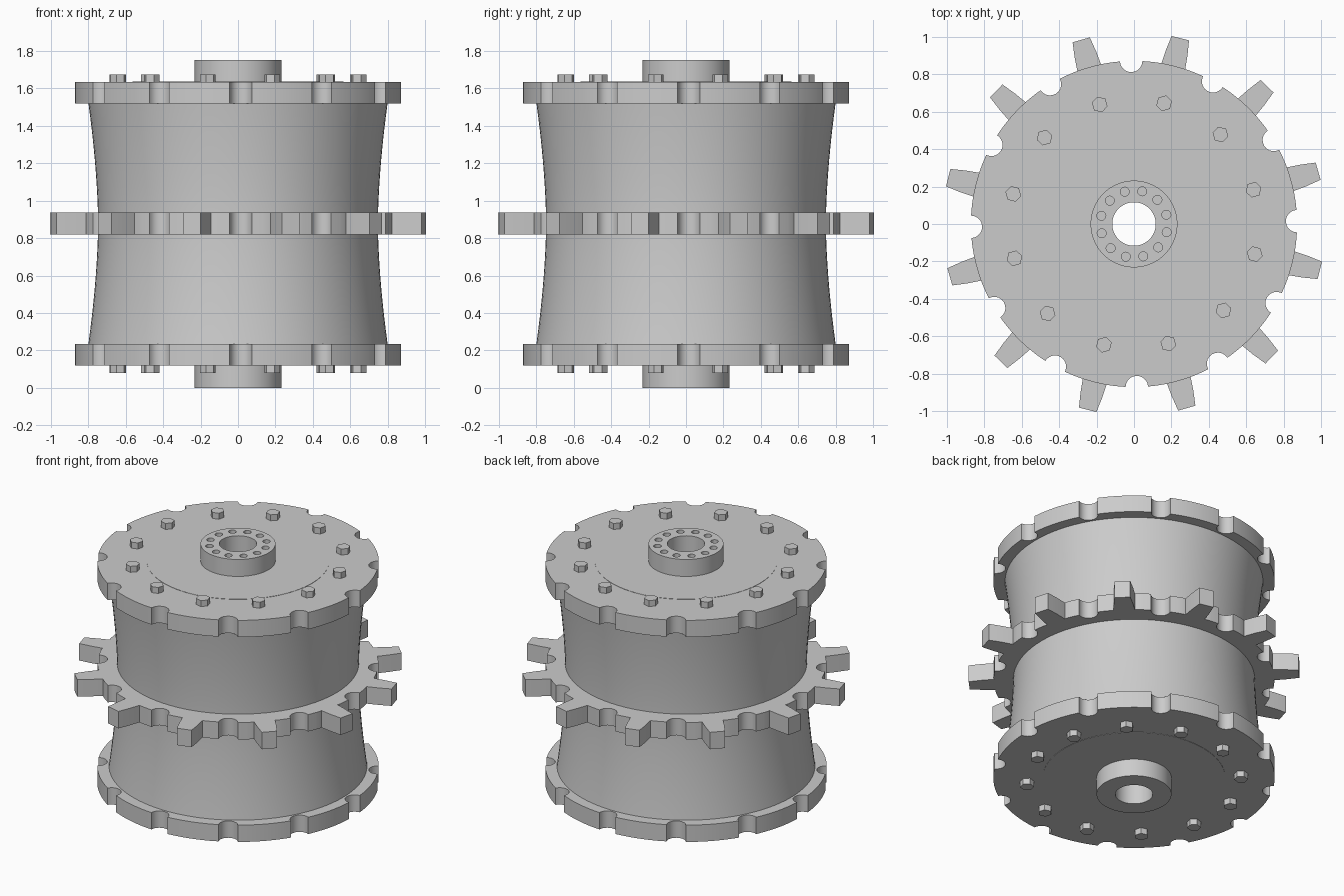
import bpy, bmesh, math
from math import sin, cos, radians, pi

if "Cube" in bpy.data.objects:
    bpy.data.objects.remove(bpy.data.objects["Cube"])

N = 12             # notches, teeth and bolts per ring
OFF = radians(1)   # angle of the first notch
STEP = 2 * pi / N

steel = bpy.data.materials.new("grey steel")
steel.diffuse_color = (0.6, 0.6, 0.6, 1)
steel.use_nodes = True
steel.node_tree.nodes["Principled BSDF"].inputs["Base Color"].default_value = steel.diffuse_color


def finish(name, bm, smooth=True):
    bmesh.ops.recalc_face_normals(bm, faces=bm.faces)
    me = bpy.data.meshes.new(name)
    bm.to_mesh(me)
    bm.free()
    ob = bpy.data.objects.new(name, me)
    bpy.context.collection.objects.link(ob)
    me.materials.append(steel)
    bpy.ops.object.select_all(action='DESELECT')
    ob.select_set(True)
    bpy.context.view_layer.objects.active = ob
    if smooth:
        bpy.ops.object.shade_smooth_by_angle(angle=radians(30))
    return ob


def lathe(name, profile, closed=False, seg=96):
    bm = bmesh.new()
    rings = [[bm.verts.new((r * cos(2 * pi * i / seg), r * sin(2 * pi * i / seg), z))
              for i in range(seg)] for r, z in profile]
    for j in range(len(rings) if closed else len(rings) - 1):
        a, b = rings[j], rings[(j + 1) % len(rings)]
        for i in range(seg):
            k = (i + 1) % seg
            bm.faces.new((a[i], a[k], b[k], b[i]))
    return finish(name, bm)


def outline(radius, teeth):
    pts = []
    notch = 0.06
    half = 2 * math.asin(notch / 2 / radius)
    tooth = [(0.865, -0.066), (0.94, -0.06), (1.024, -0.048),
             (1.024, 0.048), (0.94, 0.06), (0.865, 0.066)]
    for k in range(N):
        a = OFF + k * STEP

        def add(u, v, ang):
            pts.append((u * cos(ang) - v * sin(ang), u * sin(ang) + v * cos(ang)))
        # scooped notch
        for i in range(11):
            t = (i / 10 - 0.5) * (pi - half)
            add(radius - notch * cos(t), notch * sin(t), a)
        # rim up to the next notch, with a tooth in the middle
        for i in range(1, 12):
            f = i / 12
            if teeth and abs(f - 0.5) < 0.22:
                if i == 6:
                    for u, v in tooth:
                        add(u, v, a + STEP / 2)
                continue
            add(radius, 0, a + half + f * (STEP - 2 * half))
    return pts


def notched_ring(name, radius, inner, z0, z1, teeth=False):
    bm = bmesh.new()
    pts = outline(radius, teeth)
    ins = [(inner * x / math.hypot(x, y), inner * y / math.hypot(x, y)) for x, y in pts]
    loops = [[bm.verts.new((x, y, z)) for x, y in p]
             for p, z in ((ins, z0), (pts, z0), (pts, z1), (ins, z1))]
    n = len(pts)
    for j in range(4):
        a, b = loops[j], loops[(j + 1) % 4]
        for i in range(n):
            k = (i + 1) % n
            bm.faces.new((a[i], a[k], b[k], b[i]))
    return finish(name, bm)


def prism_circle(name, ring_r, r, sides, z0, z1, smooth):
    bm = bmesh.new()
    for k in range(N):
        a = OFF + (k + 0.5) * STEP
        c = (ring_r * cos(a), ring_r * sin(a))
        lo, hi = [[bm.verts.new((c[0] + r * cos(a + 2 * pi * i / sides),
                                 c[1] + r * sin(a + 2 * pi * i / sides), z))
                   for i in range(sides)] for z in (z0, z1)]
        bm.faces.new(lo[::-1])
        bm.faces.new(hi)
        for i in range(sides):
            j = (i + 1) % sides
            bm.faces.new((lo[i], lo[j], hi[j], hi[i]))
    return finish(name, bm, smooth)


# waisted drum
MID = 0.878
drum = []
for i in range(25):
    z = 0.2 + i * (1.556 - 0.2) / 24
    drum.append((0.748 + 0.052 * (abs(z - MID) / 0.645) ** 1.7, z))
lathe("drum", drum)

# end flanges and central toothed ring
notched_ring("bottom_flange", 0.872, 0.2, 0.12, 0.235)
notched_ring("top_flange", 0.872, 0.2, 1.52, 1.635)
notched_ring("sprocket_ring", 0.87, 0.7, 0.82, 0.936, teeth=True)

# very thin cover plates on the flange faces
for label, z0, z1 in (("bottom", 0.118, 0.13), ("top", 1.625, 1.637)):
    lathe(label + "_cover_plate", [(0.2, z0), (0.565, z0), (0.565, z1), (0.2, z1)], True)

# hex bolts on both flanges
prism_circle("bottom_bolts", 0.665, 0.043, 6, 0.08, 0.13, False)
prism_circle("top_bolts", 0.665, 0.043, 6, 1.625, 1.676, False)

# hollow hub with a ring of blind holes in its top face
hub = lathe("hub", [(0.116, 0), (0.232, 0), (0.232, 1.753), (0.116, 1.753)], True)
cutter = prism_circle("hub_hole_cutter", 0.18, 0.024, 16, 1.68, 1.8, False)
cutter.hide_render = True
mod = hub.modifiers.new("holes", 'BOOLEAN')
mod.operation = 'DIFFERENCE'
mod.solver = 'EXACT'
mod.object = cutter
bpy.context.view_layer.objects.active = hub
bpy.ops.object.modifier_apply(modifier=mod.name)
bpy.data.objects.remove(cutter)
bpy.ops.object.select_all(action='DESELECT')
hub.select_set(True)
bpy.ops.object.shade_smooth_by_angle(angle=radians(30))
